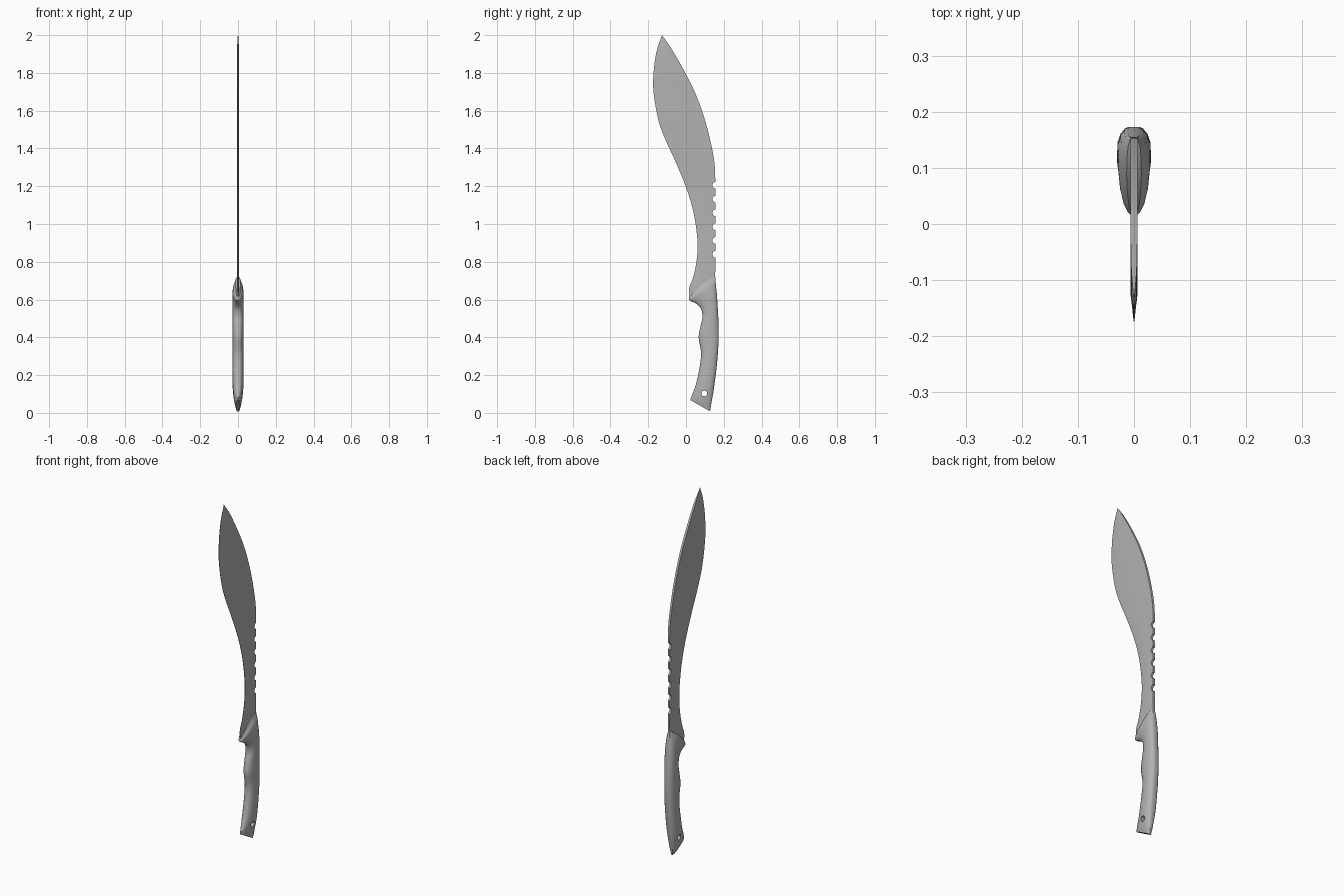
import bpy, bmesh, math
from mathutils import Vector

if "Cube" in bpy.data.objects:
    bpy.data.objects.remove(bpy.data.objects["Cube"])

# Dark grey finish shared by both parts
finish = bpy.data.materials.new("dark_grey")
finish.diffuse_color = (.45, .45, .45, 1)
finish.use_nodes = True
finish.node_tree.nodes["Principled BSDF"].inputs["Base Color"].default_value = finish.diffuse_color


def smooth_path(pts, steps):
    """Catmull-Rom samples through points of any dimension."""
    v = [Vector(p) for p in pts]
    v = [2 * v[0] - v[1]] + v + [2 * v[-1] - v[-2]]
    out = []
    for i in range(1, len(v) - 2):
        a, b, c, d = v[i - 1:i + 3]
        for s in range(steps):
            t = s / steps
            out.append(0.5 * (2 * b + (c - a) * t + (2 * a - 5 * b + 4 * c - d) * t * t
                              + (3 * b - a - 3 * c + d) * t ** 3))
    return out + [v[-2]]


def loft(name, stations, section, steps):
    """stations: (front y, front z, back y, back z, half width, bow); section: (u, width factor)."""
    bm = bmesh.new()
    rings = []
    ring_uv = [(u, w) for u, w in section] + [(u, -w) for u, w in reversed(section)]
    for fy, fz, by, bz, hw, bow in smooth_path(stations, steps):
        rings.append([bm.verts.new((hw * w, fy + (by - fy) * u,
                                    fz + (bz - fz) * u + bow * math.sin(math.pi * u)))
                      for u, w in ring_uv])
    n = len(ring_uv)
    for r, q in zip(rings, rings[1:]):
        for i in range(n):
            j = (i + 1) % n
            bm.faces.new((r[i], r[j], q[j], q[i]))
    # end caps as strips across the thickness
    for r in (rings[0], rings[-1]):
        for i in range(n // 2 - 1):
            bm.faces.new((r[i], r[i + 1], r[n - 2 - i], r[n - 1 - i]))
    bmesh.ops.remove_doubles(bm, verts=bm.verts, dist=0.00005)
    bmesh.ops.recalc_face_normals(bm, faces=bm.faces)
    me = bpy.data.meshes.new(name)
    bm.to_mesh(me)
    bm.free()
    me.materials.append(finish)
    ob = bpy.data.objects.new(name, me)
    bpy.context.collection.objects.link(ob)
    return ob


def drill(target, y, z, radius):
    """Cut a round hole through the thickness."""
    bpy.ops.mesh.primitive_cylinder_add(vertices=20, radius=radius, depth=0.2,
                                        location=(0, y, z), rotation=(0, math.pi / 2, 0))
    cutter = bpy.context.object
    cutter.name = "hole_cutter"
    cutter.data.materials.append(finish)
    mod = target.modifiers.new("hole", 'BOOLEAN')
    mod.operation = 'DIFFERENCE'
    mod.solver = 'EXACT'
    mod.object = cutter
    bpy.ops.object.select_all(action='DESELECT')
    bpy.context.view_layer.objects.active = target
    target.select_set(True)
    bpy.ops.object.modifier_apply(modifier=mod.name)
    bpy.data.objects.remove(cutter)


def shade(ob, degrees):
    bpy.ops.object.select_all(action='DESELECT')
    bpy.context.view_layer.objects.active = ob
    ob.select_set(True)
    bpy.ops.object.shade_smooth_by_angle(angle=math.radians(degrees))


# Blade: cutting edge and spine pairs from the guard to the tip
blade_pairs = [
    (.020, .608, .152, .66), (.017, .66, .154, .71), (.04, .725, .155, .76),
    (.058, .82, .155, .85), (.06, .92, .155, .95), (.04, 1.06, .155, 1.1),
    (0, 1.195, .155, 1.24), (-.06, 1.34, .149, 1.335), (-.106, 1.44, .128, 1.445),
    (-.146, 1.55, .096, 1.565), (-.172, 1.70, .05, 1.69), (-.17, 1.82, -.004, 1.80),
    (-.153, 1.925, -.075, 1.925), (-.127, 2.0, -.127, 2.0)]
blade_width = [.006] * 11 + [.006, .005, .001]
blade = loft("blade", [(*p, w, 0) for p, w in zip(blade_pairs, blade_width)],
             [(0, .12), (.25, .97), (.6, 1), (1, 1)], 6)

# Notches along the spine
for i in range(6):
    drill(blade, .158, 1.205 - i * .073, .018)
shade(blade, 30)

# Handle: finger side and back side pairs from the butt to the guard
handle_stations = [
    (.022, .068, .127, .008, .012, 0), (.034, .10, .134, .05, .021, 0),
    (.055, .16, .148, .13, .029, 0), (.075, .26, .163, .25, .030, 0),
    (.079, .325, .171, .35, .030, 0), (.067, .40, .173, .42, .030, 0),
    (.078, .465, .171, .50, .030, 0), (.087, .508, .168, .56, .030, 0),
    (.080, .55, .164, .62, .030, 0), (.055, .577, .160, .66, .029, .004),
    (.019, .596, .157, .69, .026, .008), (.017, .612, .155, .72, .013, .016)]
handle = loft("handle", handle_stations,
              [(0, .24), (.03, .45), (.12, .7), (.28, .9), (.5, 1), (.72, .98),
               (.88, .8), (.97, .55), (1, .36)], 5)

# Lanyard hole
drill(handle, .097, .103, .015)
shade(handle, 40)
